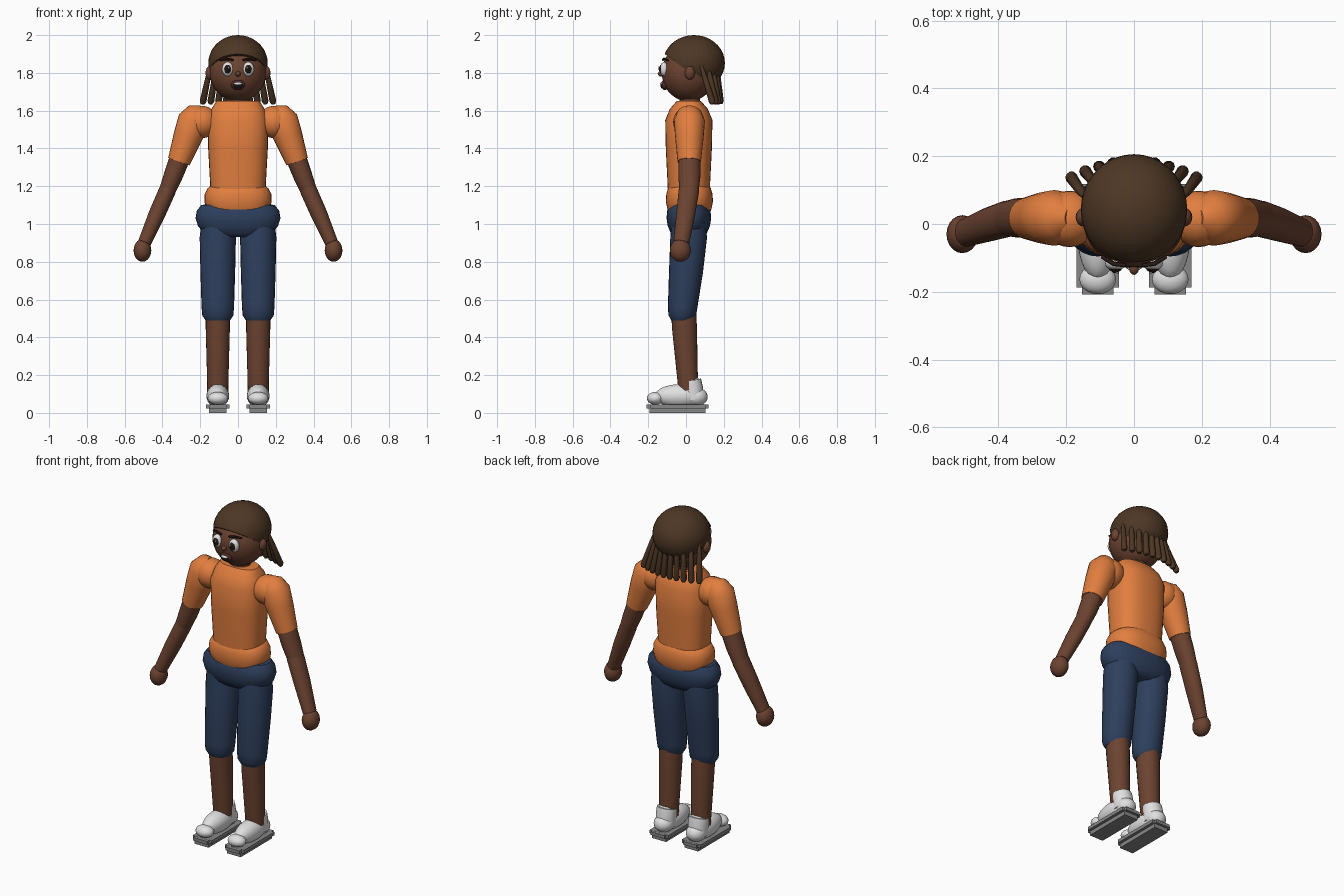
import bpy, bmesh, math
from mathutils import Vector, Matrix

old = bpy.data.objects.get("Cube")
if old:
    bpy.data.objects.remove(old, do_unlink=True)


def material(name, r, g, b):
    m = bpy.data.materials.new(name)
    m.use_nodes = True
    m.diffuse_color = (r, g, b, 1)
    m.node_tree.nodes["Principled BSDF"].inputs["Base Color"].default_value = (r, g, b, 1)
    return m


SKIN = material("brown skin", .15, .056, .03)
HAIR = material("dark brown hair", .075, .038, .018)
SHIRT = material("orange shirt", .76, .21, .05)
PANTS = material("navy pants", .027, .05, .11)
SHOE = material("white shoe", .75, .75, .75)
SOLE = material("grey sole", .24, .24, .24)
BLACK = material("black", .008, .007, .007)
BROW = material("brow brown", .025, .012, .008)
LIP = material("lip brown", .09, .025, .018)


def finish(bm, name, mat):
    bmesh.ops.recalc_face_normals(bm, faces=bm.faces)
    me = bpy.data.meshes.new(name)
    bm.to_mesh(me)
    bm.free()
    me.materials.append(mat)
    ob = bpy.data.objects.new(name, me)
    bpy.context.collection.objects.link(ob)
    bpy.ops.object.select_all(action='DESELECT')
    ob.select_set(True)
    bpy.context.view_layer.objects.active = ob
    bpy.ops.object.shade_smooth_by_angle(angle=math.radians(42))
    return ob


def ball(name, mat, centre, radii, seg=28, cut=None):
    bm = bmesh.new()
    bmesh.ops.create_uvsphere(bm, u_segments=seg, v_segments=seg // 2, radius=1)
    bmesh.ops.transform(bm, verts=bm.verts,
                        matrix=Matrix.Translation(centre) @ Matrix.Diagonal((*radii, 1)))
    if cut:  # keep the side the plane normal points away from
        geom = bm.verts[:] + bm.edges[:] + bm.faces[:]
        bmesh.ops.bisect_plane(bm, geom=geom, plane_co=cut[0], plane_no=cut[1], clear_outer=True)
        bmesh.ops.holes_fill(bm, edges=[e for e in bm.edges if e.is_boundary])
    return finish(bm, name, mat)


def box(name, mat, centre, size):
    bm = bmesh.new()
    bmesh.ops.create_cube(bm, size=1)
    bmesh.ops.transform(bm, verts=bm.verts,
                        matrix=Matrix.Translation(centre) @ Matrix.Diagonal((*size, 1)))
    return finish(bm, name, mat)


def loft(name, mat, rings, seg=24, power=2.0):
    """Tube through rings of (x, y, z, half width, half depth)."""
    bm = bmesh.new()
    pts = [Vector(r[:3]) for r in rings]
    loops = []
    for i, r in enumerate(rings):
        t = (pts[min(i + 1, len(pts) - 1)] - pts[max(i - 1, 0)]).normalized()
        v = Vector((0, 1, 0))
        v = (v - t * v.dot(t)).normalized()
        u = v.cross(t)
        loop = []
        for k in range(seg):
            c, s = (f(math.tau * k / seg) for f in (math.cos, math.sin))
            a = math.copysign(abs(c) ** (2 / power), c) * r[3]
            b = math.copysign(abs(s) ** (2 / power), s) * r[4]
            loop.append(bm.verts.new(pts[i] + u * a + v * b))
        loops.append(loop)
    for p, q in zip(loops, loops[1:]):
        for k in range(seg):
            n = (k + 1) % seg
            bm.faces.new((p[k], p[n], q[n], q[k]))
    bm.faces.new(loops[0])
    bm.faces.new(loops[-1])
    return finish(bm, name, mat)


def trunk(name, mat, profile, y, power):
    return loft(name, mat, [(0, y, z, a, b) for z, a, b in profile], 32, power)


# Torso, shirt hem and hips
trunk("shirt_body", SHIRT, [(1.15, .145, .11), (1.22, .148, .113), (1.4, .158, .122),
                            (1.55, .16, .125), (1.61, .14, .1), (1.65, .115, .065)], .015, 2.5)
trunk("shirt_hem", SHIRT, [(1.05, .15, .105), (1.08, .168, .117), (1.12, .178, .125),
                           (1.16, .176, .122), (1.19, .16, .113), (1.205, .14, .1)], .018, 2.4)
trunk("hips", PANTS, [(.93, .13, .07), (.95, .18, .095), (.99, .212, .112), (1.03, .225, .118),
                      (1.07, .218, .115), (1.1, .195, .1), (1.105, .16, .08)], .015, 2.3)
loft("neck", SKIN, [(0, .02, 1.6, .06, .055), (0, .02, 1.7, .06, .055)])

# Head and hair cap
ball("head", SKIN, (0, .014, 1.802), (.15, .142, .153), 36)
ball("hair_cap", HAIR, (0, .042, 1.852), (.157, .164, .148), 36,
     cut=((0, -.12, 1.905), (0, -.6, -.8)))

# Hanging locks around the back of the head
for i in range(10):
    f = (i - 4.5) / 4.5
    top = Vector((.145 * f, .165 - .085 * f * f, 1.84))
    end = Vector((.188 * f, .185 - .043 * f * f, 1.635))
    path = [(0, .009), (.3, .014), (.93, .018), (1, .01)]
    loft(f"lock_{i + 1}", HAIR, [(*top.lerp(end, t), r, r) for t, r in path], 10)

# Face centre
ball("nose", SKIN, (0, -.132, 1.795), (.014, .018, .014), 16)
ball("lips", LIP, (0, -.112, 1.737), (.037, .02, .028), 20)
ball("mouth_opening", BLACK, (0, -.122, 1.735), (.028, .014, .019), 20)
ball("teeth", SHOE, (0, -.128, 1.742), (.022, .01, .008), 16)

for side, s in (("left", 1), ("right", -1)):
    # Eye, brow and ear
    ball(side + "_eye", SHOE, (.055 * s, -.116, 1.82), (.03, .022, .038), 20)
    ball(side + "_iris", BROW, (.055 * s, -.131, 1.82), (.019, .011, .024), 16)
    ball(side + "_pupil", BLACK, (.055 * s, -.137, 1.82), (.011, .008, .014), 16)
    ball(side + "_eye_glint", SHOE, (.049 * s, -.144, 1.828), (.004, .003, .005), 8)
    loft(side + "_brow", BROW, [(.025 * s, -.122, 1.868, .005, .006),
                                (.06 * s, -.117, 1.874, .007, .007),
                                (.095 * s, -.096, 1.866, .004, .006)], 8)
    ball(side + "_ear", SKIN, (.15 * s, .02, 1.8), (.022, .027, .036), 16)

    # Shoulder, sleeve, arm and hand
    ball(side + "_shoulder", SHIRT, (.19 * s, .015, 1.54), (.085, .083, .085))
    loft(side + "_sleeve", SHIRT, [(.185 * s, .018, 1.605, .03, .03),
                                   (.21 * s, .018, 1.585, .065, .065),
                                   (.235 * s, .018, 1.545, .085, .082),
                                   (.265 * s, .018, 1.465, .077, .076),
                                   (.313 * s, .017, 1.33, .06, .062)])
    loft(side + "_upper_arm", SKIN, [(.3 * s, .018, 1.37, .055, .058),
                                     (.345 * s, .018, 1.25, .05, .058),
                                     (.373 * s, .016, 1.18, .044, .052)])
    loft(side + "_forearm", SKIN, [(.362 * s, .018, 1.21, .042, .05),
                                   (.375 * s, .015, 1.175, .045, .054),
                                   (.43 * s, -.002, 1.05, .044, .05),
                                   (.495 * s, -.025, .9, .035, .042)])
    ball(side + "_hand", SKIN, (.506 * s, -.03, .86), (.047, .056, .06), 20)

    # Trouser leg and calf
    x = .107 * s
    loft(side + "_trouser_leg", PANTS, [(x, .015, 1.02, .085, .09), (x, .014, .93, .096, .097),
                                        (x, 0, .75, .092, .09), (x, -.018, .56, .086, .078),
                                        (x, -.02, .515, .082, .073), (x, -.02, .49, .065, .058)])
    loft(side + "_calf", SKIN, [(x, -.012, .53, .064, .066), (x, -.008, .45, .064, .066),
                                (x, .012, .12, .055, .052)])

    # Shoe upper, toe and ankle collar
    loft(side + "_shoe_collar", SHOE, [(x, .04, .07, .055, .055), (x, .035, .13, .058, .055),
                                       (x, .026, .17, .057, .055)], 20)
    ball(side + "_shoe_heel_tab", SHOE, (x, .04, .15), (.05, .035, .05), 16)
    ball(side + "_shoe_upper", SHOE, (x, -.03, .09), (.06, .135, .062))
    ball(side + "_shoe_toe", SHOE, (x, -.163, .077), (.054, .044, .034), 20)
    ball(side + "_shoe_heel", SHOE, (x, .055, .085), (.056, .06, .05), 20)

    # Layered sole with notched corners
    box(side + "_sole_wide", SOLE, (x, -.042, .034), (.126, .29, .02))
    box(side + "_sole_long", SOLE, (x, -.045, .034), (.092, .326, .019))
    box(side + "_sole_tread", SOLE, (x, -.045, .014), (.092, .296, .028))
